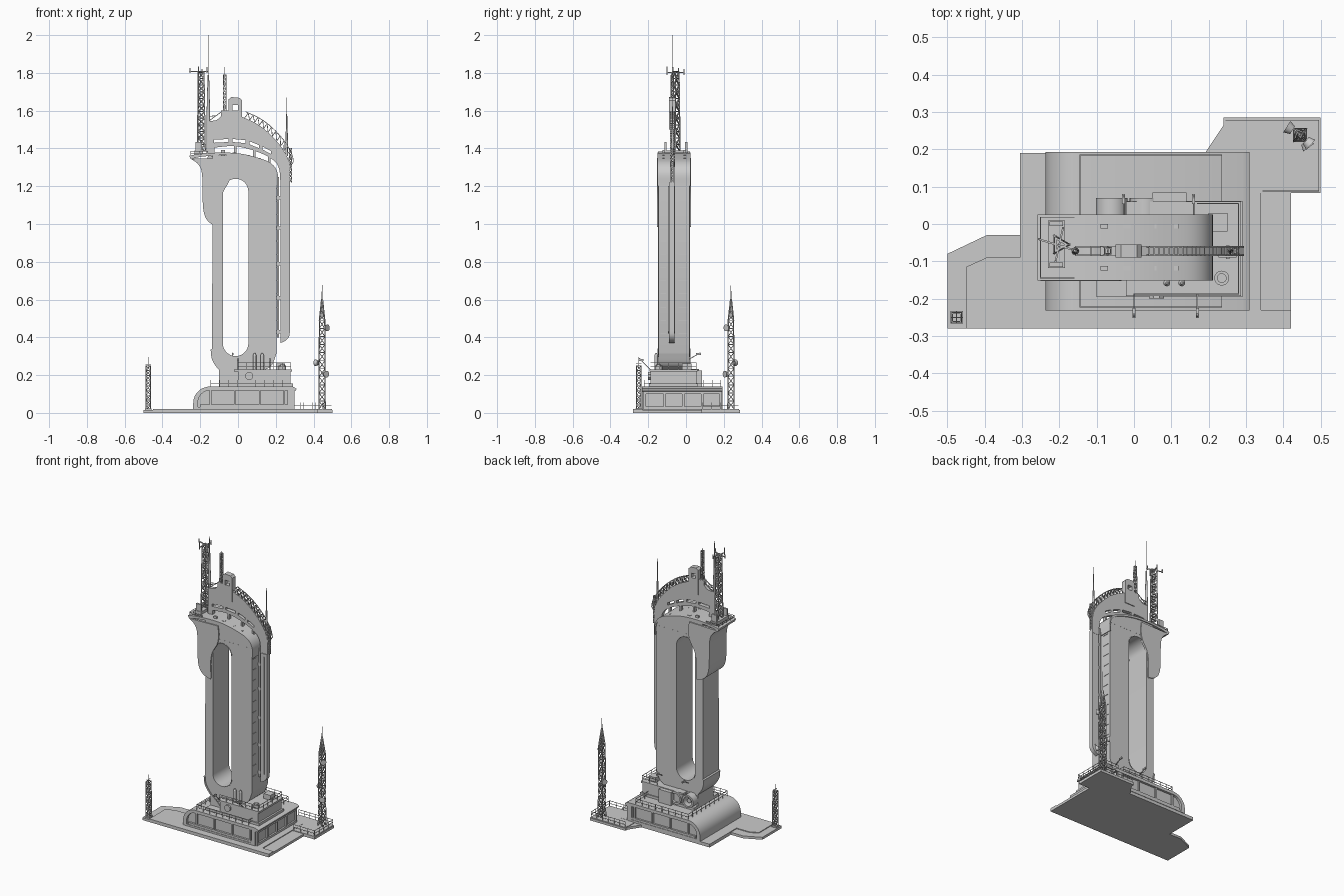
import bpy, bmesh, math
from mathutils import Vector, Matrix
from mathutils.geometry import tessellate_polygon

def finish(name, bm):
    bmesh.ops.recalc_face_normals(bm, faces=bm.faces)
    me = bpy.data.meshes.new(name)
    bm.to_mesh(me)
    bm.free()
    ob = bpy.data.objects.new(name, me)
    bpy.context.collection.objects.link(ob)
    return ob

def plate(name, loops, a, b, axis='Y'):
    """Extrude outline (first loop) with holes (other loops) from a to b."""
    put = (lambda p, t: (p[0], t, p[1])) if axis == 'Y' else (lambda p, t: (p[0], p[1], t))
    bm = bmesh.new()
    tris = tessellate_polygon([[Vector((p[0], p[1], 0)) for p in l] for l in loops])
    flat = [p for l in loops for p in l]
    lo, hi = [[bm.verts.new(put(p, t)) for p in flat] for t in (a, b)]
    for t in tris:
        bm.faces.new([lo[i] for i in t])
        bm.faces.new([hi[i] for i in t])
    s = 0
    for l in loops:
        n = len(l)
        for i in range(n):
            j = s + (i + 1) % n
            bm.faces.new((lo[s + i], lo[j], hi[j], hi[s + i]))
        s += n
    return finish(name, bm)

def box(name, x0, x1, y0, y1, z0, z1):
    return plate(name, [[(x0, y0), (x1, y0), (x1, y1), (x0, y1)]], z0, z1, 'Z')

def curve(pts, n=6):
    """Smooth open path through points."""
    P = [Vector(p) for p in pts]
    P = [2 * P[0] - P[1]] + P + [2 * P[-1] - P[-2]]
    out = []
    for i in range(1, len(P) - 2):
        a, b, c, d = P[i - 1:i + 3]
        for k in range(n):
            t = k / n
            out.append(0.5 * (2 * b + (c - a) * t + (2 * a - 5 * b + 4 * c - d) * t * t + (3 * b - a - 3 * c + d) * t ** 3))
    return [tuple(p) for p in out + [P[-2]]]

def arc(cx, cz, r, a0, a1, n=14):
    return [(cx + r * math.cos(math.radians(a0 + (a1 - a0) * i / n)),
             cz + r * math.sin(math.radians(a0 + (a1 - a0) * i / n))) for i in range(n + 1)]

def beams(name, segs, r=0.0018):
    """Square bars between point pairs, all in one mesh."""
    bm = bmesh.new()
    for a, b in segs:
        a, b = Vector(a), Vector(b)
        d = b - a
        m = Matrix.Translation((a + b) / 2) @ d.to_track_quat('Z', 'Y').to_matrix().to_4x4() @ Matrix.Diagonal((2 * r, 2 * r, d.length, 1))
        bmesh.ops.create_cube(bm, size=1, matrix=m)
    return finish(name, bm)

def rod(name, a, b, r1, r2=None, n=16):
    a, b = Vector(a), Vector(b)
    d = b - a
    bm = bmesh.new()
    m = Matrix.Translation((a + b) / 2) @ d.to_track_quat('Z', 'Y').to_matrix().to_4x4()
    bmesh.ops.create_cone(bm, cap_ends=True, segments=n, radius1=r1, radius2=r1 if r2 is None else r2, depth=d.length, matrix=m)
    return finish(name, bm)

def railing(name, path, z, h=0.035, step=0.045):
    segs = []
    for (x0, y0), (x1, y1) in zip(path, path[1:]):
        n = max(1, round(math.hypot(x1 - x0, y1 - y0) / step))
        for f in (0.5, 1):
            segs.append(((x0, y0, z + h * f), (x1, y1, z + h * f)))
        for i in range(n + 1):
            x, y = x0 + (x1 - x0) * i / n, y0 + (y1 - y0) * i / n
            segs.append(((x, y, z), (x, y, z + h)))
    return beams(name, segs, 0.0012)

def mast(name, x, y, z0, z1, r0, r1, sides=4, n=10, bar=0.0018, turn=45):
    def ring(i):
        r, z = r0 + (r1 - r0) * i / n, z0 + (z1 - z0) * i / n
        return [(x + r * math.cos(math.radians(turn + 360 * k / sides)),
                 y + r * math.sin(math.radians(turn + 360 * k / sides)), z) for k in range(sides)]
    segs = []
    for i in range(n):
        p, q = ring(i), ring(i + 1)
        for k in range(sides):
            j = (k + 1) % sides
            segs += [(p[k], q[k]), (q[k], q[j]), (p[k], q[j]) if i % 2 else (p[j], q[k])]
    return beams(name, segs, bar)

# ground slab, raised terrace, corner pad
plate('ground_slab', [[(-.5, -.28), (.42, -.28), (.42, .083), (.5, .083), (.5, .285), (.24, .285), (.24, .265),
      (.19, .19), (-.305, .19), (-.305, -.03), (-.395, -.03), (-.5, -.08)]], 0, .016, 'Z')
plate('raised_terrace', [[(-.45, -.28), (.42, -.28), (.42, -.23), (.34, -.23), (.34, .083), (.34, .19), (-.305, .19),
      (-.305, -.09), (-.395, -.09), (-.45, -.115)]], .016, .021, 'Z')
plate('corner_pad', [[(.24, .083), (.497, .083), (.497, .281), (.243, .281), (.243, .262), (.24, .255)]], .016, .02, 'Z')
railing('pad_railing', [(.345, .088), (.495, .088), (.495, .278), (.246, .278)], .02)

# base building: rounded shell with recessed walls
shell = arc(-.15, .052, .087, 180, 90) + [(.29, .139), (.31, .128), (.305, .116), (.287, .112), (.287, .02), (-.237, .02)]
hole = arc(-.148, .055, .064, 180, 90) + [(.262, .119), (.262, .032), (-.212, .032)]
plate('base_shell', [shell, hole], -.232, .193)
plate('base_core', [hole], -.216, .178)
ribs = [(-.15, -.14), (-.02, -.012), (.11, .118), (.24, .25)]
for i, (a, b) in enumerate(ribs):
    box(f'base_rib_{i}', a, b, -.228, .189, .03, .121)
for y0, y1 in ((-.229, .19),):
    box('base_front_sill', -.2, .262, y0, y1, .03, .045)
for i, y in enumerate((-.225, -.12, -.02, .08, .178)):
    box(f'base_side_post_{i}', .28, .298, y, y + .012, .02, .118)
box('base_side_sill', .28, .298, -.225, .19, .02, .035)
box('base_side_beam', .28, .296, -.225, .19, .1, .116)
railing('base_roof_railing', [(-.145, -.222), (.235, -.222), (.235, .185), (-.145, .185), (-.145, -.222)], .139)

# second tier and its equipment
box('tier_plinth', -.1, .29, -.195, .062, .137, .155)
box('tier_narrow', -.1, .05, -.145, .02, .15, .23)
box('tier_wide', 0, .278, -.187, .055, .15, .222)
box('tier_roof', -.022, .287, -.193, .06, .218, .23)
railing('tier_railing', [(0, -.188), (.28, -.188), (.28, .055), (.17, .055)], .23)
plate('front_hatch', [arc(.06, .195, .022, 22.5, 337.5, 7)], -.2, -.185)
for i, x in enumerate((.088, .128)):
    rod(f'upright_tank_{i}', (x, -.158, .23), (x, -.158, .305), .009)
    rod(f'tank_cap_{i}', (x, -.158, .305), (x, -.158, .318), .009, .003)
rod('roof_fan', (.235, -.145, .23), (.235, -.145, .25), .02)
rod('roof_fan_cap', (.235, -.145, .25), (.235, -.145, .257), .013)
box('roof_unit', .2, .25, -.02, .03, .23, .262)
box('rear_cabin', .05, .14, .03, .085, .139, .225)
for i, x in enumerate((-.06, .03)):
    plate(f'rear_turbine_{i}', [arc(x, .19, .042, 0, 345, 23), arc(x, .19, .03, 0, 345, 23)], .015, .07)
    rod(f'turbine_hub_{i}', (x, .01, .19), (x, .055, .19), .014)
for i, (x, s) in enumerate(((-.028, 1), (.16, 1), (0, -1), (.17, -1))):
    y = .018 if s > 0 else -.19
    beams(f'lamp_arm_{i}', [((x, y, .285 if s > 0 else .23), (x, y + s * .058, .318 if s > 0 else .29))], .002)
    box(f'lamp_{i}', x - .004, x + .004, min(y + s * .035, y + s * .062), max(y + s * .035, y + s * .062),
        .306 if s > 0 else .275, .316 if s > 0 else .285)

# tower with long stadium opening
top_arc = curve([(.205, 1.2), (.2, 1.27), (.165, 1.315), (.09, 1.343), (0, 1.362), (-.135, 1.362)])
foot = curve([(-.137, .34), (-.128, .285), (-.09, .23), (-.04, .185), (-.02, .155)])
tower = foot + [(-.008, .155), (-.005, .21), (.13, .21)] + curve([(.135, .222), (.18, .255), (.205, .32)]) + top_arc
slot = arc(-.0125, 1.172, .0675, 0, 180) + arc(-.0125, .368, .0675, 180, 360)
plate('tower', [tower, slot], -.146, .019)
rim = arc(-.0125, 1.172, .0715, 0, 180) + arc(-.0125, .368, .0715, 180, 360)
plate('slot_rim', [rim, slot], -.148, .021)
plate('foot_skirt_left', [foot + [(p[0] - .008, p[1] - .006) for p in foot[::-1]]], -.15, .023)
box('wall_rail', .207, .218, -.085, -.06, .4, 1.25)
beams('wall_rungs', [((.206, y, .42 + .07 * i), (.206, y + .028, .42 + .07 * i)) for i in range(12)
      for y in (-.135, -.04, -.02)], .0015)
beams('wall_panel_seams', [((-.135, y, z), (.2, y, z)) for y in (-.1455, .0185) for z in (1.262,)], .001)

# curved roof deck overhanging to the left
deck = curve([(-.258, 1.362), (-.2, 1.371), (-.1, 1.378), (0, 1.374), (.09, 1.355), (.17, 1.325), (.208, 1.275), (.21, 1.2)])
under = curve([(.203, 1.2), (.2, 1.27), (.165, 1.313), (.09, 1.342), (0, 1.36), (-.1, 1.364), (-.2, 1.355), (-.25, 1.343)])
plate('roof_deck', [deck + under], -.152, .025)
railing('deck_railing', [(-.16, -.145), (-.25, -.145), (-.25, .018), (-.16, .018)], 1.366, .018)
box('mast_platform', -.23, -.185, -.118, .01, 1.365, 1.39)
for i, y in enumerate((-.115, -.005)):
    box(f'mast_foot_{i}', -.226, -.19, y, y + .012, 1.385, 1.435)
for i, x in enumerate((-.09, -.03, .04, .1)):
    for j, y in enumerate((-.125, -.012)):
        box(f'deck_vent_{i}_{j}', x, x + .02, y, y + .012, 1.33, 1.392 - .014 * i)

# hanging sheath under the deck
outer = curve([(-.25, 1.345), (-.21, 1.315), (-.19, 1.26), (-.186, 1.1), (-.172, 1.035), (-.14, 1.0), (-.094, .985)])
inner = curve([(-.09, 1.0), (-.092, 1.1), (-.08, 1.165), (-.045, 1.23), (-.034, 1.29), (-.04, 1.35)])
for i, y in enumerate((-.153, .012)):
    plate(f'sheath_cheek_{i}', [outer + inner], y, y + .014)
back = [(p[0] + .014, p[1] + .006) for p in outer]
plate('sheath_spine', [outer + back[::-1]], -.142, .014)
plate('sheath_core', [curve([(-.16, 1.36), (-.165, 1.1), (-.15, 1.04), (-.12, 1.02)]) + [(-.12, 1.36)]], -.11, -.02)

# crest fin with row of windows
crest = curve([(.275, 1.2), (.272, 1.32), (.235, 1.4), (.17, 1.475), (.1, 1.53), (.022, 1.567)])
belly = curve([(-.125, 1.405), (-.02, 1.412), (.08, 1.39), (.17, 1.35), (.215, 1.3), (.226, 1.2)])
fin = crest + [(.02, 1.6), (-.055, 1.6)] + curve([(-.055, 1.595), (-.085, 1.575), (-.115, 1.55), (-.158, 1.545)]) + [(-.158, 1.37), (-.125, 1.37)] + belly
def window(x0, x1, z0, z1, h=.016):
    return [(x0, z0), (x1, z1), (x1, z1 + h), (x0, z0 + h)]
wins = [window(-.128, -.05, 1.43, 1.434), window(-.03, .04, 1.434, 1.428), window(.06, .11, 1.422, 1.402), window(.13, .175, 1.394, 1.37)]
plate('crest_fin', [fin] + wins, -.085, -.06)
for i, (x, z) in enumerate(((-.02, 1.42), (.08, 1.4), (.16, 1.365))):
    box(f'fin_strut_{i}', x, x + .012, -.083, -.062, z - .075, z)
plate('crest_turret', [[(-.05, 1.5), (.02, 1.5), (.02, 1.655), (.008, 1.668), (-.035, 1.672), (-.05, 1.66)],
      window(-.03, 0, 1.6, 1.6, .03)], -.09, -.055)
box('turret_side', -.09, -.05, -.085, -.06, 1.52, 1.6)

# open truss along the crest
truss = []
for path, h in ((crest[5:], .034), ([(-.155, 1.545), (-.115, 1.55), (-.07, 1.583)], .03)):
    P = [Vector((p[0], 0, p[1])) for p in path]
    Q = [p + Vector((.55 * h if p.x > 0 else 0, 0, .8 * h)) for p in P]
    for y in (-.084, -.061):
        o = Vector((0, y, 0))
        for i in range(len(P)):
            if i % 2 == 0:
                truss.append((P[i] + o, Q[i] + o))
            if i + 1 < len(P):
                truss.append((Q[i] + o, Q[i + 1] + o))
            if i + 2 < len(P) and i % 2 == 0:
                truss.append((P[i] + o, Q[i + 2] + o))
    truss += [(q + Vector((0, -.084, 0)), q + Vector((0, -.061, 0))) for q in Q]
beams('crest_truss', truss, .0018)

# right hand hanging pylon and links
plate('side_pylon', [[(.226, 1.22), (.275, 1.22)] + curve([(.275, .45), (.272, .41), (.255, .385), (.226, .37)])], -.09, -.062)
plate('pylon_spine', [[(.246, 1.2), (.256, 1.2), (.256, .43), (.246, .42)]], -.094, -.058)
for i, z in enumerate((.42, .6, .78, .97, 1.13)):
    box(f'pylon_link_{i}', .2, .23, -.083, -.067, z, z + .018)

# roof masts and spikes
mast('main_mast', -.2, -.055, 1.385, 1.805, .027, .02, 3, 12, .0028, 0)
beams('main_mast_arms', [((-.258, -.04, 1.808), (-.16, -.07, 1.808)), ((-.21, -.1, 1.803), (-.19, -.01, 1.803)),
      ((-.255, -.04, 1.8), (-.255, -.04, 1.825)), ((-.165, -.07, 1.8), (-.165, -.07, 1.83)),
      ((-.21, -.1, 1.79), (-.21, -.1, 1.835)), ((-.19, -.01, 1.79), (-.19, -.01, 1.82))], .0025)
rod('spike_lower', (-.157, -.072, 1.37), (-.157, -.072, 1.6), .011, .009)
rod('spike_upper', (-.157, -.072, 1.6), (-.157, -.072, 1.79), .009, .004)
rod('spike_needle', (-.157, -.072, 1.79), (-.157, -.072, 2.0), .0018, .001, 6)
mast('crest_mast', -.07, -.072, 1.595, 1.79, .012, .01, 4, 8, .0014)
rod('crest_mast_needle', (-.07, -.072, 1.77), (-.07, -.072, 1.83), .0015, .001, 6)
rod('right_spike', (.258, -.072, 1.36), (.258, -.072, 1.5), .008, .005)
rod('right_needle', (.258, -.072, 1.5), (.258, -.072, 1.67), .004, .001, 8)
mast('right_mast', .278, -.072, 1.22, 1.4, .008, .008, 4, 8, .0013)

# ground masts with dishes
X, Y = .445, .238
mast('east_mast', X, Y, .02, .49, .024, .02, 4, 11, .002)
mast('east_mast_tip', X, Y, .49, .6, .02, .003, 4, 4, .0025)
rod('east_needle', (X, Y, .56), (X, Y, .68), .003, .001, 8)
rod('east_needle_tip', (X, Y, .68), (X, Y, .733), .001, .0008, 6)
for i, (dx, dy, z) in enumerate(((.022, -.02, .45), (-.028, .018, .265), (.018, -.026, .205))):
    c, d = Vector((X + dx, Y + dy, z)), Vector((dx, dy, 0)).normalized() * .009
    rod(f'dish_{i}', c - d, c + d, .012, .018, 20)
mast('west_mast', -.475, -.25, .016, .25, .018, .016, 4, 9, .0018)
box('west_mast_foot', -.492, -.458, -.267, -.233, .014, .024)
beams('west_aerials', [((-.475, -.25, .24), (-.475, -.25, .295)), ((-.49, -.25, .255), (-.46, -.25, .255)),
      ((-.475, -.265, .262), (-.475, -.235, .262))], .0013)

# soft shading with crisp edges
bpy.ops.object.select_all(action='SELECT')
bpy.context.view_layer.objects.active = bpy.data.objects['tower']
bpy.ops.object.shade_smooth_by_angle(angle=math.radians(30))
